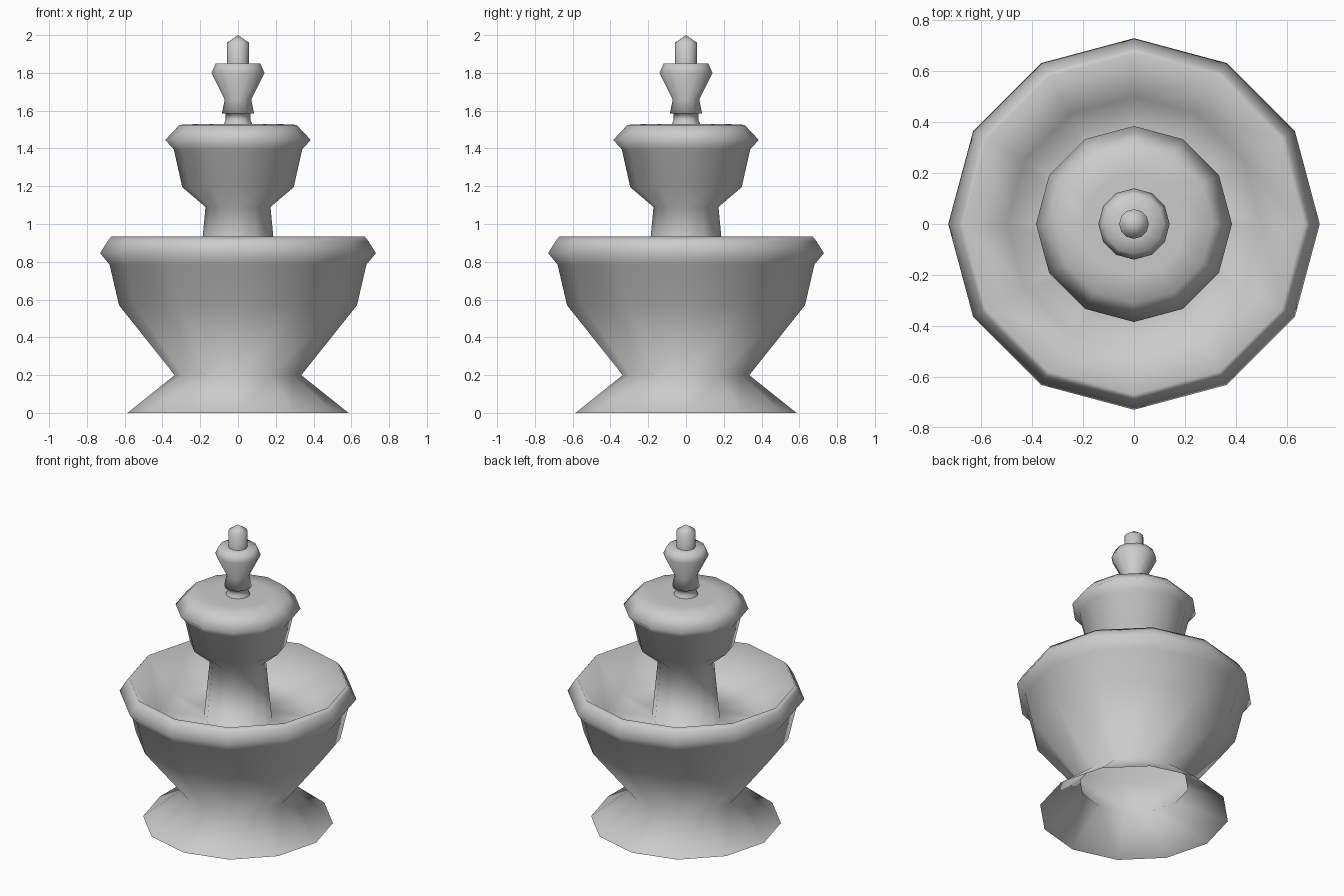
import bpy, bmesh
from math import cos, sin, tau

cube = bpy.data.objects.get("Cube")
if cube:
    bpy.data.objects.remove(cube, do_unlink=True)

SIDES = 12

stone = bpy.data.materials.new("grey stone")
stone.use_nodes = True
colour = (0.6, 0.6, 0.6, 1)
stone.diffuse_color = colour
stone.node_tree.nodes["Principled BSDF"].inputs["Base Color"].default_value = colour


def lathe(name, profile):
    """Turn a (radius, height) profile around z; radius 0 makes a pole."""
    bm = bmesh.new()
    rings = []
    for r, z in profile:
        count = SIDES if r > 0 else 1
        rings.append([bm.verts.new((r * cos(tau * i / SIDES), r * sin(tau * i / SIDES), z))
                      for i in range(count)])
    for low, high in zip(rings, rings[1:]):
        for i in range(SIDES):
            j = (i + 1) % SIDES
            if len(high) == 1:
                bm.faces.new((low[i], low[j], high[0]))
            else:
                bm.faces.new((low[i], low[j], high[j], high[i]))
    for face in bm.faces:
        face.smooth = True
    mesh = bpy.data.meshes.new(name)
    bm.to_mesh(mesh)
    bm.free()
    mesh.materials.append(stone)
    obj = bpy.data.objects.new(name, mesh)
    bpy.context.collection.objects.link(obj)
    return obj


# Hollow foot, large basin, column and upper dish as one continuous shell
foot = [(0.585, 0), (0.335, 0.2)]
basin = [(0.63, 0.57), (0.68, 0.785), (0.73, 0.845), (0.69, 0.91), (0.67, 0.935)]
basin_floor = [(0.5, 0.72), (0.21, 0.69)]
column = [(0.172, 1.09)]
dish = [(0.295, 1.195), (0.34, 1.395), (0.385, 1.445), (0.31, 1.525), (0.2, 1.53), (0.065, 1.53)]
lathe("fountain_tiers", foot + basin + basin_floor + column + dish)

# Urn-shaped finial with its neck
lathe("finial_urn", [(0.075, 1.53), (0.065, 1.55), (0.065, 1.585), (0.085, 1.585), (0.07, 1.66),
                     (0.14, 1.8), (0.118, 1.85), (0.05, 1.85)])

# Pointed spout
lathe("spout", [(0.058, 1.84), (0.058, 1.96), (0, 2.0)])
